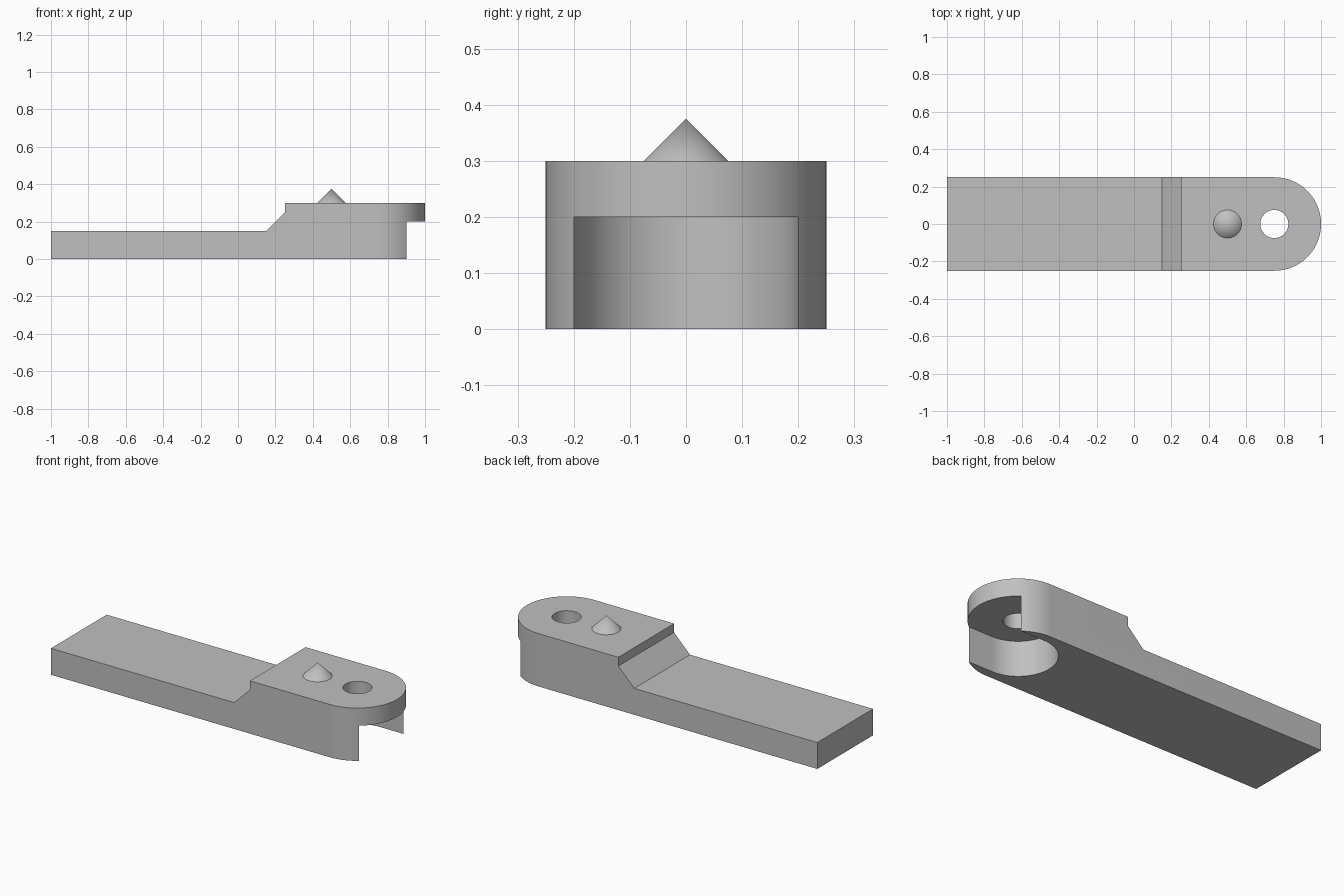
import bpy
import bmesh
from math import cos, sin, pi, radians
from mathutils import Vector

cube = bpy.data.objects.get("Cube")
if cube:
    bpy.data.objects.remove(cube, do_unlink=True)

grey = bpy.data.materials.new("plain grey")
grey.use_nodes = True
COLOUR = (0.53, 0.53, 0.53, 1)
grey.diffuse_color = COLOUR
grey.node_tree.nodes["Principled BSDF"].inputs["Base Color"].default_value = COLOUR

PIVOT = 0.75      # x of the eye and of the rounded end
HALF_WIDTH = 0.25
TOP = 0.3


def make_object(name, bm):
    bmesh.ops.recalc_face_normals(bm, faces=bm.faces)
    mesh = bpy.data.meshes.new(name)
    bm.to_mesh(mesh)
    bm.free()
    mesh.materials.append(grey)
    obj = bpy.data.objects.new(name, mesh)
    bpy.context.collection.objects.link(obj)
    return obj


def prism(name, points, offset):
    """Extrude a closed outline of 3D points along an offset."""
    bm = bmesh.new()
    face = bm.faces.new([bm.verts.new(p) for p in points])
    result = bmesh.ops.extrude_face_region(bm, geom=[face], use_keep_orig=True)
    verts = [v for v in result["geom"] if isinstance(v, bmesh.types.BMVert)]
    bmesh.ops.translate(bm, verts=verts, vec=Vector(offset))
    return make_object(name, bm)


def arc(radius, start, end, z, steps=64):
    angles = [start + (end - start) * i / steps for i in range(steps + 1)]
    return [(PIVOT + radius * cos(a), radius * sin(a), z) for a in angles]


def combine(target, cutter, operation):
    mod = target.modifiers.new(operation.title(), "BOOLEAN")
    mod.operation = operation
    mod.solver = "EXACT"
    mod.object = cutter
    bpy.context.view_layer.objects.active = target
    bpy.ops.object.modifier_apply(modifier=mod.name)
    bpy.data.objects.remove(cutter, do_unlink=True)


def smooth(obj):
    bpy.ops.object.select_all(action="DESELECT")
    obj.select_set(True)
    bpy.context.view_layer.objects.active = obj
    bpy.ops.object.shade_smooth_by_angle(angle=radians(30))


# Stepped bar: side profile, wider than needed before trimming
profile = [(-1, 0), (1.1, 0), (1.1, TOP), (0.25, TOP), (0.25, 0.25), (0.15, 0.15), (-1, 0.15)]
bar = prism("stepped_bar", [(x, -0.4, z) for x, z in profile], (0, 0.8, 0))

# Rounded plan outline
plan = arc(HALF_WIDTH, -pi / 2, pi / 2, -0.1)
plan += [(-1.2, HALF_WIDTH, -0.1), (-1.2, -HALF_WIDTH, -0.1)]
combine(bar, prism("plan_trim", plan, (0, 0, 0.6)), "INTERSECT")

# Round-backed slot under the end
slot = arc(0.2, pi / 2, 3 * pi / 2, -0.1) + [(1.2, -0.2, -0.1), (1.2, 0.2, -0.1)]
combine(bar, prism("slot_cutter", slot, (0, 0, 0.3)), "DIFFERENCE")

# Eye through the lip
eye = arc(0.075, 0, 2 * pi, 0.1)[:-1]
combine(bar, prism("eye_cutter", eye, (0, 0, 0.4)), "DIFFERENCE")
smooth(bar)

# Pointed stud on the raised end
bm = bmesh.new()
bmesh.ops.create_cone(bm, cap_ends=False, segments=64, radius1=0.075, radius2=0, depth=0.075)
bmesh.ops.remove_doubles(bm, verts=bm.verts, dist=1e-5)
bmesh.ops.translate(bm, verts=bm.verts, vec=(0.5, 0, TOP + 0.0375))
smooth(make_object("pointed_stud", bm))
